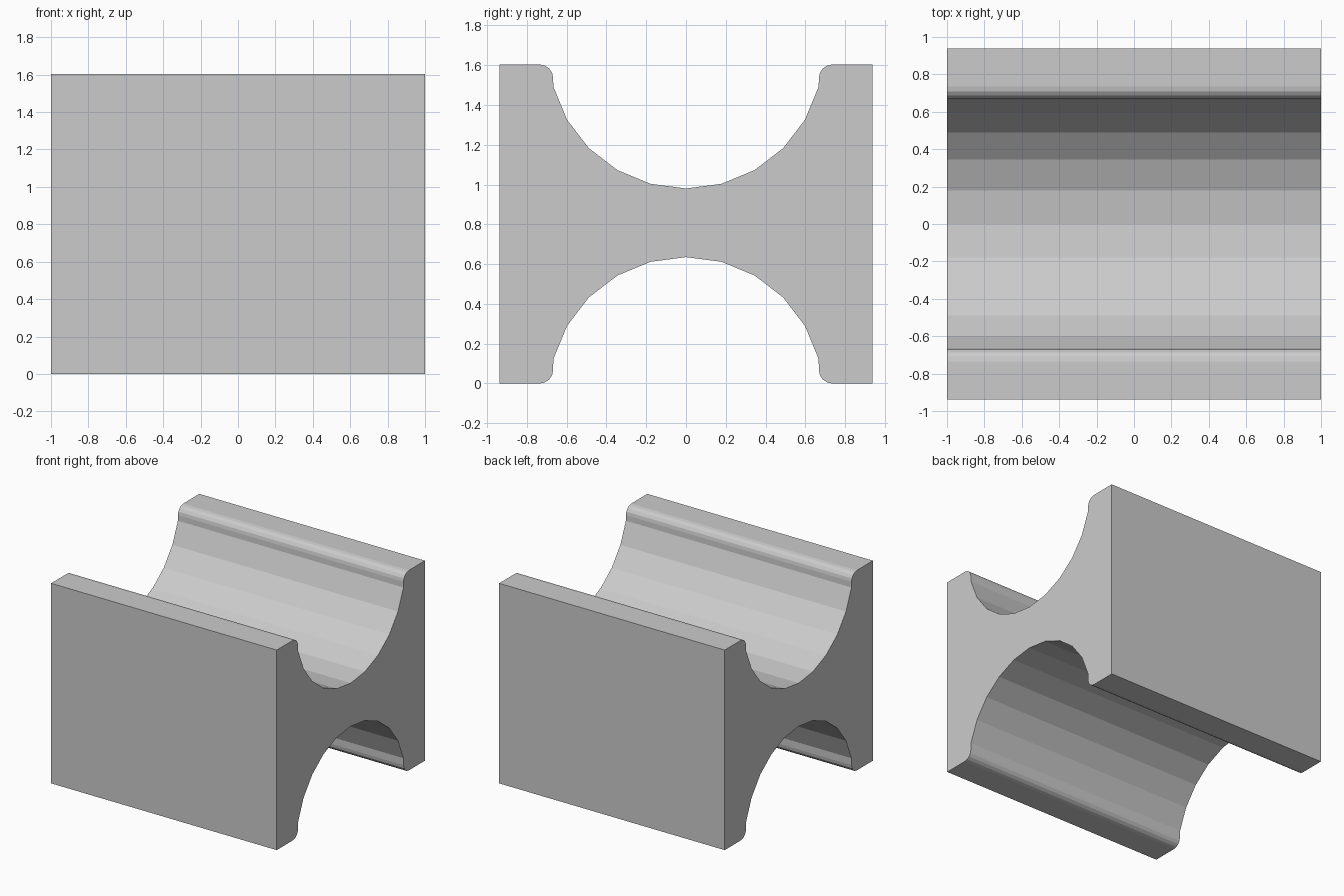
import bpy, bmesh
from math import sin, cos, radians

if "Cube" in bpy.data.objects:
    bpy.data.objects.remove(bpy.data.objects["Cube"])

HALF_WIDTH, HEIGHT, HALF_LENGTH = 0.938, 1.603, 1.0
R = 0.69          # groove radius
F = 0.067         # lip rounding radius
LIP = 0.735       # where the rounded lip meets the flat rim


def groove(center_z, rim_z, up):
    """Half groove (y >= 0) from its middle out to the flat rim."""
    pts = [(R * sin(radians(a)), center_z - up * R * cos(radians(a)))
           for a in range(0, 76, 15)]
    for a in (0, 22.5, 45, 67.5, 90):
        pts.append((LIP - F * cos(radians(a)), rim_z - up * F * (1 - sin(radians(a)))))
    return pts


# Right half of the cross-section, then its mirror image
top = groove(0.98 + R, HEIGHT, 1)
bottom = groove(0.635 - R, 0.0, -1)
half = top + [(HALF_WIDTH, HEIGHT), (HALF_WIDTH, 0.0)] + bottom[::-1]
profile = half + [(-y, z) for y, z in half[::-1] if y > 1e-6]

# Double-grooved block, extruded along x
bm = bmesh.new()
face = bm.faces.new([bm.verts.new((-HALF_LENGTH, y, z)) for y, z in profile])
ext = bmesh.ops.extrude_face_region(bm, geom=[face])
moved = [g for g in ext["geom"] if isinstance(g, bmesh.types.BMVert)]
bmesh.ops.translate(bm, verts=moved, vec=(2 * HALF_LENGTH, 0, 0))
bmesh.ops.recalc_face_normals(bm, faces=bm.faces[:])
mesh = bpy.data.meshes.new("grooved_block")
bm.to_mesh(mesh)
bm.free()
block = bpy.data.objects.new("grooved_block", mesh)
bpy.context.collection.objects.link(block)
